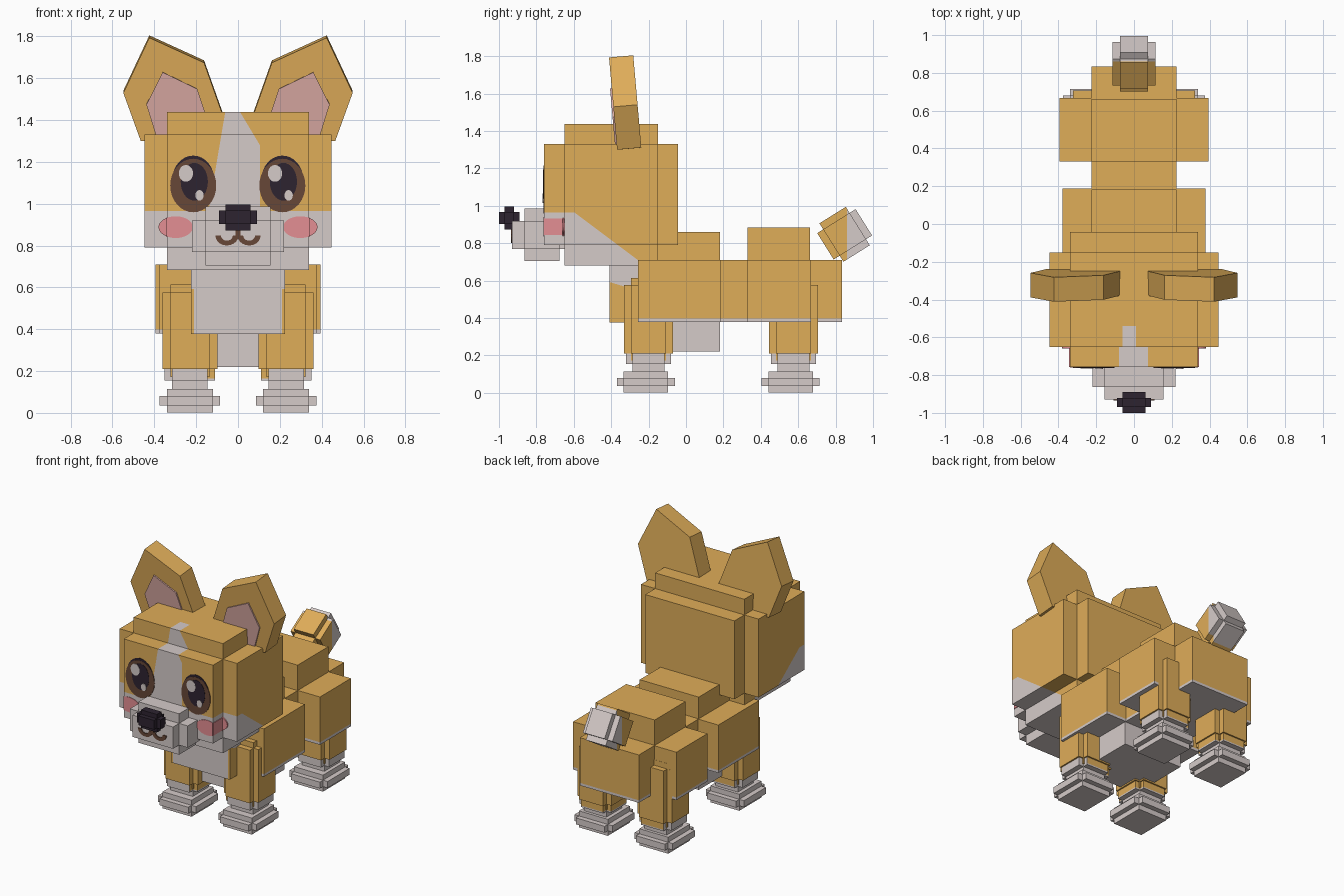
import bpy, bmesh
from math import sin, cos, pi, radians
from mathutils import Vector, Matrix

cube = bpy.data.objects.get("Cube")
if cube:
    bpy.data.objects.remove(cube)


def material(name, r, g, b):
    lin = [(v / 255 / 12.92) if v < 11 else ((v / 255 + 0.055) / 1.055) ** 2.4 for v in (r, g, b)]
    m = bpy.data.materials.new(name)
    m.use_nodes = True
    m.diffuse_color = (*lin, 1)
    m.node_tree.nodes["Principled BSDF"].inputs["Base Color"].default_value = (*lin, 1)
    return m


TAN = material("tan_fur", 223, 173, 89)
WHITE = material("white_fur", 213, 203, 201)
PINK = material("inner_ear_pink", 218, 170, 164)
BLUSH = material("cheek_pink", 228, 142, 147)
DARK = material("near_black", 45, 35, 48)
BROWN = material("eye_brown", 103, 71, 55)


def finish(bm, name, *mats):
    bmesh.ops.recalc_face_normals(bm, faces=bm.faces)
    me = bpy.data.meshes.new(name)
    bm.to_mesh(me)
    bm.free()
    for m in mats:
        me.materials.append(m)
    ob = bpy.data.objects.new(name, me)
    bpy.context.collection.objects.link(ob)
    return ob


def add_box(bm, lo, hi):
    lo, hi = Vector(lo), Vector(hi)
    size = Matrix.Diagonal((*(hi - lo), 1))
    bmesh.ops.create_cube(bm, size=1, matrix=Matrix.Translation((lo + hi) / 2) @ size)


def box(name, lo, hi, *mats):
    bm = bmesh.new()
    add_box(bm, lo, hi)
    return finish(bm, name, *mats)


def stepped_box(name, centre, half, step, *mats):
    """Box whose six sides each carry a raised step."""
    bm = bmesh.new()
    c, h = Vector(centre), Vector(half)
    for axis in range(3):
        g = h.copy()
        g[axis] += step
        add_box(bm, c - g, c + g)
    return finish(bm, name, *mats)


def paint(ob, *planes, slot=1):
    """Cut along each (point, normal) plane; colour faces behind all of them."""
    bm = bmesh.new()
    bm.from_mesh(ob.data)
    planes = [(Vector(p), Vector(n)) for p, n in planes]
    for p, n in planes:
        bmesh.ops.bisect_plane(bm, geom=bm.verts[:] + bm.edges[:] + bm.faces[:],
                               plane_co=p, plane_no=n)
    for f in bm.faces:
        c = f.calc_center_median()
        if all((c - p).dot(n) < 0 for p, n in planes):
            f.material_index = slot
    bm.to_mesh(ob.data)
    bm.free()


def prism(name, points, y, depth, mat):
    """Extrude an x-z outline from y towards the back."""
    bm = bmesh.new()
    face = bm.faces.new([bm.verts.new((x, y, z)) for x, z in points])
    new = bmesh.ops.extrude_face_region(bm, geom=[face])["geom"]
    bmesh.ops.translate(bm, vec=(0, depth, 0),
                        verts=[v for v in new if isinstance(v, bmesh.types.BMVert)])
    return finish(bm, name, mat)


def ellipse(x, z, rx, rz, low=-1, high=1):
    ring = [(x + rx * cos(k * pi / 16), z + rz * sin(k * pi / 16)) for k in range(32)]
    ring = [(min(max(px, low), high), pz) for px, pz in ring]
    return [p for i, p in enumerate(ring) if p[0] not in (low, high) or
            ring[i - 1][0] != p[0] or ring[(i + 1) % 32][0] != p[0]]


# Head with white lower face and forehead blaze
head = stepped_box("head", (0, -0.4, 1.06), (0.34, 0.25, 0.27), 0.108, TAN, WHITE)
paint(head, ((0, -0.6, 0.965), (0, 0, 1)), ((0, -0.55, 0.93), (0, 0.75, 1)))
paint(head, ((0.105, 0, 0), (1, 0, 0)), ((0.105, 0, 1.28), (1, 0, 0.6)),
      ((-0.11, 0, 1.15), (-1, 0, 0.17)), ((0, -0.54, 0), (0, 1, 0)))

# Muzzle, nose and mouth
muzzle = stepped_box("muzzle", (0, -0.77, 0.845), (0.155, 0.093, 0.075), 0.066, WHITE)
stepped_box("nose", (0, -0.945, 0.935), (0.06, 0.025, 0.032), 0.03, DARK)
prism("mouth_stem", [(-0.012, 0.83), (0.012, 0.83), (0.012, 0.9), (-0.012, 0.9)], -0.935, 0.006, BROWN)
for side, s in (("left", 1), ("right", -1)):
    arc = [pi + k * pi / 10 for k in range(11)]
    outline = [(s * 0.053 + r * cos(a), 0.847 + 0.85 * r * sin(a))
               for r, run in ((0.055, arc), (0.028, arc[::-1])) for a in run]
    prism(side + "_mouth_curve", outline, -0.935, 0.006, BROWN)

# Eyes as stacked thin plates
front = -0.758
for side, x in (("left", 0.212), ("right", -0.214)):
    layers = [("eye_lid", 0, 0.02, 0.1, 0.115, DARK),
              ("eye_iris", 0, -0.008, 0.11, 0.128, BROWN),
              ("eye_pupil", 0.005, 0.01, 0.065, 0.09, DARK),
              ("eye_shine", -0.035, 0.05, 0.034, 0.04, WHITE),
              ("eye_glint", 0.03, -0.055, 0.02, 0.025, WHITE)]
    for i, (part, dx, dz, rx, rz, mat) in enumerate(layers):
        prism(side + "_" + part, ellipse(x + dx, 1.095 + dz, rx, rz),
              front - 0.0025 - 0.0015 * i, 0.007, mat)

# Cheeks wrap from the face step to the side step
for side, s in (("left", 1), ("right", -1)):
    for part, y, low, high in (("cheek", front, 0, 0.34), ("outer_cheek", -0.656, 0.34, 1)):
        pts = [(s * px, pz) for px, pz in ellipse(0.298, 0.888, 0.082, 0.052, low, high)]
        prism(side + "_" + part, pts, y - 0.003, 0.008, BLUSH)
    xs = sorted((s * 0.336, s * 0.344))
    box(side + "_cheek_edge", (xs[0], -0.758, 0.845), (xs[1], -0.65, 0.932), BLUSH)

# Ears with pink inner plates, leaning slightly forward
EAR = [(0.424, 1.80), (0.162, 1.68), (0.07, 1.42), (0.12, 1.3), (0.465, 1.305), (0.548, 1.535)]
INNER = [(0.36, 1.635), (0.195, 1.555), (0.15, 1.42), (0.2, 1.325), (0.39, 1.325), (0.438, 1.48)]
pivot = Matrix.Translation((0, -0.325, 1.55))
lean = pivot @ Matrix.Rotation(radians(5), 4, "X") @ pivot.inverted()
for side, s in (("left", 1), ("right", -1)):
    for part, pts, y, depth, mat in (("ear", EAR, -0.39, 0.13, TAN),
                                     ("inner_ear", INNER, -0.399, 0.009, PINK)):
        ob = prism(side + "_" + part, [(s * x, z) for x, z in pts], y, depth, mat)
        ob.data.transform(lean)

# Torso boxes with a white belly
torso = [("spine", (-0.225, -0.257, 0.38), (0.225, 0.835, 0.71)),
         ("shoulders", (-0.378, -0.257, 0.38), (0.378, 0.188, 0.71)),
         ("ribcage", (-0.225, -0.25, 0.22), (0.225, 0.183, 0.86)),
         ("hips", (-0.394, 0.33, 0.38), (0.394, 0.667, 0.71)),
         ("rump", (-0.225, 0.328, 0.38), (0.225, 0.662, 0.885))]
for name, lo, hi in torso:
    ob = box(name, lo, hi, TAN, WHITE)
    paint(ob, ((0, 0, 0.398), (0, 0, 1)))

# White chest bib with tan lower sides
chest = box("chest", (-0.225, -0.41, 0.377), (0.225, -0.25, 0.71), WHITE, TAN)
paint(chest, ((0, 0, 0.47), (0, 0.3, 1)), ((0.21, 0, 0), (-1, 0, 0)))
paint(chest, ((0, 0, 0.47), (0, 0.3, 1)), ((-0.21, 0, 0), (1, 0, 0)))

# Legs, ankles and feet
for end, y in (("front", -0.2), ("back", 0.575)):
    for side, s in (("left", 1), ("right", -1)):
        tag = end + "_" + side + "_"
        x = s * 0.23
        leg = stepped_box(tag + "leg", (x, y, 0.393), (0.093, 0.093, 0.183), 0.038, TAN, WHITE)
        paint(leg, ((0, 0, 0.17), (0, 0, 1)))
        ankle = stepped_box(tag + "ankle", (x, y, 0.183), (0.085, 0.085, 0.028), 0.036, TAN, WHITE)
        paint(ankle, ((x, y, 0), (-s, 0.7, 0)))
        paint(ankle, ((0, 0, 0.165), (0, 0, 1)))
        box(tag + "pastern", (x - 0.085, y - 0.085, 0.1), (x + 0.085, y + 0.085, 0.16), WHITE)
        stepped_box(tag + "foot", (x, y - 0.015, 0.058), (0.11, 0.12, 0.022), 0.035, WHITE)

# Tail, tilted upwards with a white tip
tail = stepped_box("tail", (0, 0, 0), (0.075, 0.083, 0.083), 0.038, TAN, WHITE)
tail.data.transform(Matrix.Translation((0, 0.848, 0.848)) @ Matrix.Rotation(radians(32), 4, "X"))
paint(tail, ((0, 0.86, 0), (0, -1, 0)))
